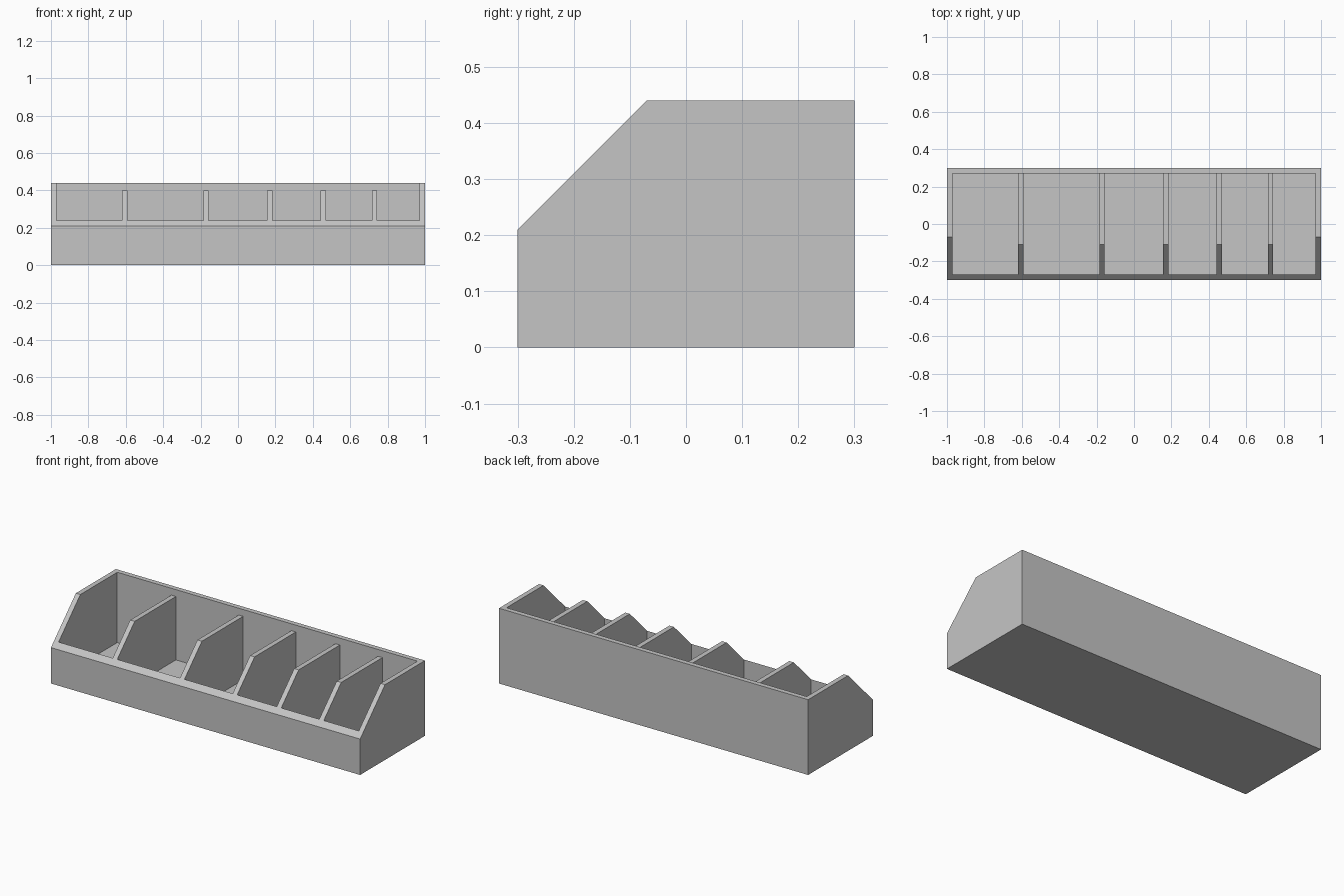
import bpy
import bmesh

cube = bpy.data.objects.get("Cube")
if cube:
    bpy.data.objects.remove(cube, do_unlink=True)

HALF_X, HALF_Y, HEIGHT = 1.0, 0.3, 0.44
WALL = 0.029
DIVIDER_TOP = 0.40
DIVIDERS = [-0.606, -0.171, 0.17, 0.455, 0.73]

grey = bpy.data.materials.new("light_grey")
grey.use_nodes = True
colour = (0.56, 0.56, 0.56, 1)
grey.diffuse_color = colour
grey.node_tree.nodes["Principled BSDF"].inputs["Base Color"].default_value = colour


def extrude_x(bm, profile, x0, x1):
    """Solid prism from a (y, z) profile between two x positions."""
    face = bm.faces.new([bm.verts.new((x0, y, z)) for y, z in profile])
    moved = bmesh.ops.extrude_face_region(bm, geom=[face])["geom"]
    verts = [g for g in moved if isinstance(g, bmesh.types.BMVert)]
    bmesh.ops.translate(bm, verts=verts, vec=(x1 - x0, 0, 0))


def prisms(name, profile, spans):
    bm = bmesh.new()
    for x0, x1 in spans:
        extrude_x(bm, profile, x0, x1)
    bmesh.ops.recalc_face_normals(bm, faces=bm.faces)
    mesh = bpy.data.meshes.new(name)
    bm.to_mesh(mesh)
    bm.free()
    mesh.materials.append(grey)
    obj = bpy.data.objects.new(name, mesh)
    bpy.context.collection.objects.link(obj)
    return obj


def rectangle(z0, z1):
    y = HALF_Y - WALL
    return [(-y, z0), (y, z0), (y, z1), (-y, z1)]


# Outer block with the sloped front edge
tray = prisms("divided_tray", [
    (-HALF_Y, 0), (HALF_Y, 0), (HALF_Y, HEIGHT), (-0.07, HEIGHT), (-HALF_Y, 0.21),
], [(-HALF_X, HALF_X)])

# Compartments between neighbouring dividers, and the step down to the divider tops
inner = HALF_X - WALL
starts = [-inner] + [x + WALL / 2 for x in DIVIDERS]
ends = [x - WALL / 2 for x in DIVIDERS] + [inner]
cutters = [
    prisms("compartment_cutter", rectangle(WALL, HEIGHT + 0.2), zip(starts, ends)),
    prisms("divider_top_cutter", rectangle(DIVIDER_TOP, HEIGHT + 0.1), [(-inner, inner)]),
]
for cutter in cutters:
    cutter.hide_render = True
    mod = tray.modifiers.new(cutter.name, "BOOLEAN")
    mod.operation = "DIFFERENCE"
    mod.solver = "EXACT"
    mod.object = cutter

# Bake the cuts and drop the helpers
graph = bpy.context.evaluated_depsgraph_get()
result = bpy.data.meshes.new_from_object(tray.evaluated_get(graph))
tray.modifiers.clear()
tray.data = result
for cutter in cutters:
    bpy.data.objects.remove(cutter, do_unlink=True)
